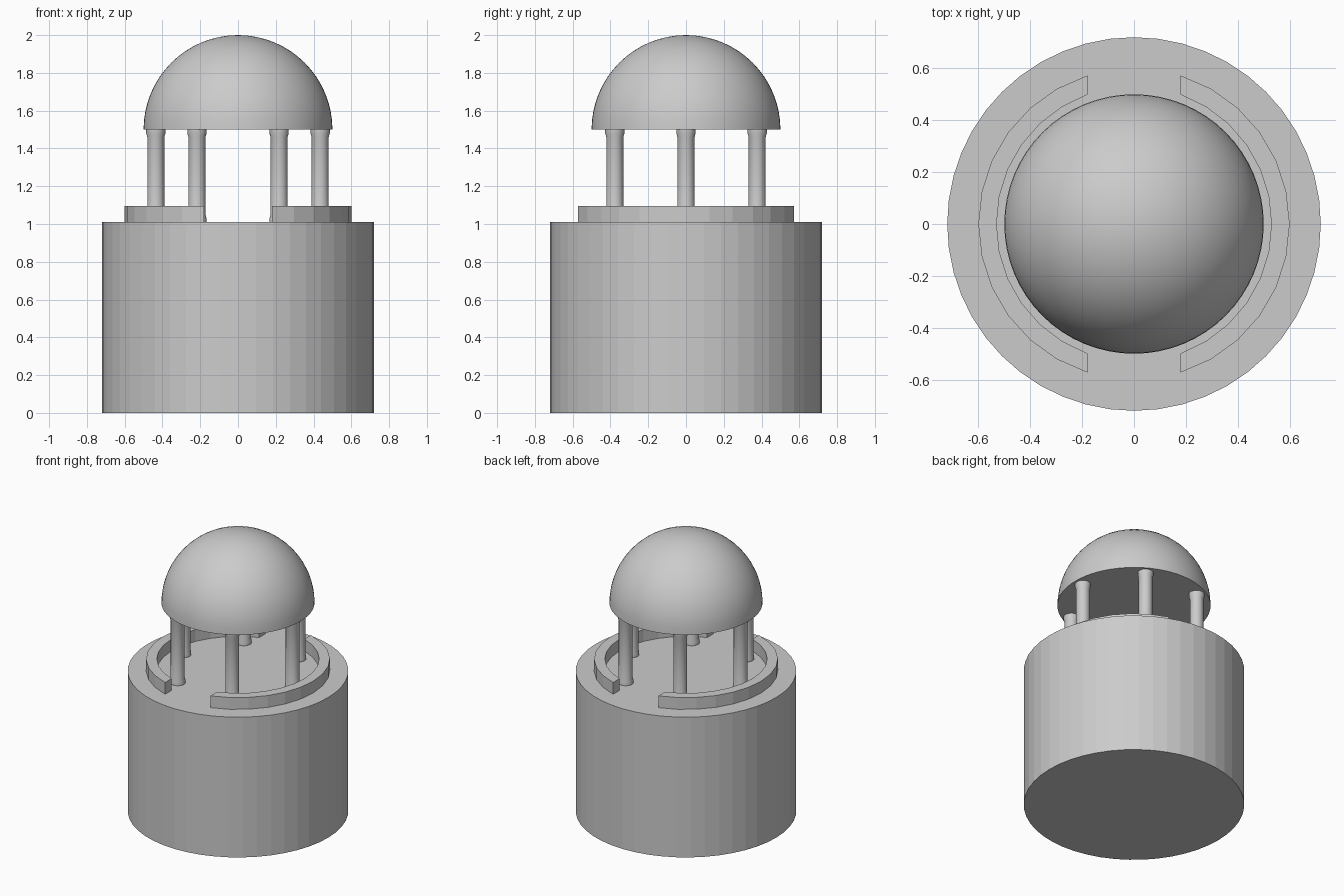
import bpy, bmesh, math

if "Cube" in bpy.data.objects:
    bpy.data.objects.remove(bpy.data.objects["Cube"])

stone = bpy.data.materials.new("light grey stone")
stone.diffuse_color = (0.6, 0.6, 0.6, 1)
stone.use_nodes = True
stone.node_tree.nodes["Principled BSDF"].inputs["Base Color"].default_value = stone.diffuse_color

FLOOR = 1.01     # top of the drum
EAVES = 1.50     # underside of the dome


def make_object(name, bm, smooth=False):
    bmesh.ops.recalc_face_normals(bm, faces=bm.faces[:])
    mesh = bpy.data.meshes.new(name)
    bm.to_mesh(mesh)
    bm.free()
    mesh.materials.append(stone)
    ob = bpy.data.objects.new(name, mesh)
    bpy.context.collection.objects.link(ob)
    if smooth:
        bpy.ops.object.select_all(action='DESELECT')
        ob.select_set(True)
        bpy.context.view_layer.objects.active = ob
        bpy.ops.object.shade_smooth_by_angle(angle=math.radians(40))
    return ob


def lathe(name, profile, sides, smooth=False, centre=(0, 0)):
    """Turn a (radius, height) profile about a vertical axis; ends are capped."""
    bm = bmesh.new()
    rings = []
    for r, z in profile:
        if r < 1e-6:
            rings.append([bm.verts.new((centre[0], centre[1], z))] * sides)
            continue
        rings.append([bm.verts.new((centre[0] + r * math.cos(2 * math.pi * i / sides),
                                    centre[1] + r * math.sin(2 * math.pi * i / sides), z))
                      for i in range(sides)])
    for low, high in zip(rings, rings[1:]):
        for i in range(sides):
            j = (i + 1) % sides
            bm.faces.new(list(dict.fromkeys((low[i], low[j], high[j], high[i]))))
    for ring in (rings[0], rings[-1]):
        if ring[0] is not ring[1]:
            bm.faces.new(ring)
    return make_object(name, bm, smooth)


def parapet(name, side, outer=0.60, inner=0.53, gap=0.18, top=1.095, steps=12):
    """Curved low wall whose ends stop at a straight gap either side of x = 0."""
    bm = bmesh.new()
    sections = []
    for i in range(steps + 1):
        t = 2 * i / steps - 1
        ring = []
        for r, z in ((inner, FLOOR), (outer, FLOOR), (outer, top), (inner, top)):
            a = t * math.acos(gap / r)
            ring.append(bm.verts.new((side * r * math.cos(a), r * math.sin(a), z)))
        sections.append(ring)
    for a, b in zip(sections, sections[1:]):
        for k in range(4):
            m = (k + 1) % 4
            bm.faces.new((a[k], a[m], b[m], b[k]))
    bm.faces.new(sections[0])
    bm.faces.new(sections[-1])
    return make_object(name, bm)


# Solid drum
lathe("drum_base", [(0.72, 0), (0.72, FLOOR)], 48)

# Two curved low walls with openings at front and back
parapet("parapet_right", 1)
parapet("parapet_left", -1)

# Six columns, slightly flared at foot and head
column = [(0.051, FLOOR), (0.051, FLOOR + 0.02), (0.045, FLOOR + 0.04),
          (0.045, EAVES - 0.04), (0.051, EAVES - 0.02), (0.051, EAVES)]
for n in range(6):
    a = n * math.pi / 3
    lathe(f"column_{n + 1}", column, 24, True,
          (0.435 * math.cos(a), 0.435 * math.sin(a)))

# Hemispherical dome with a flat underside
dome = [(0.5 * math.cos(i * math.pi / 32), EAVES + 0.5 * math.sin(i * math.pi / 32))
        for i in range(16)] + [(0, 2.0)]
lathe("dome", dome, 64, True)
